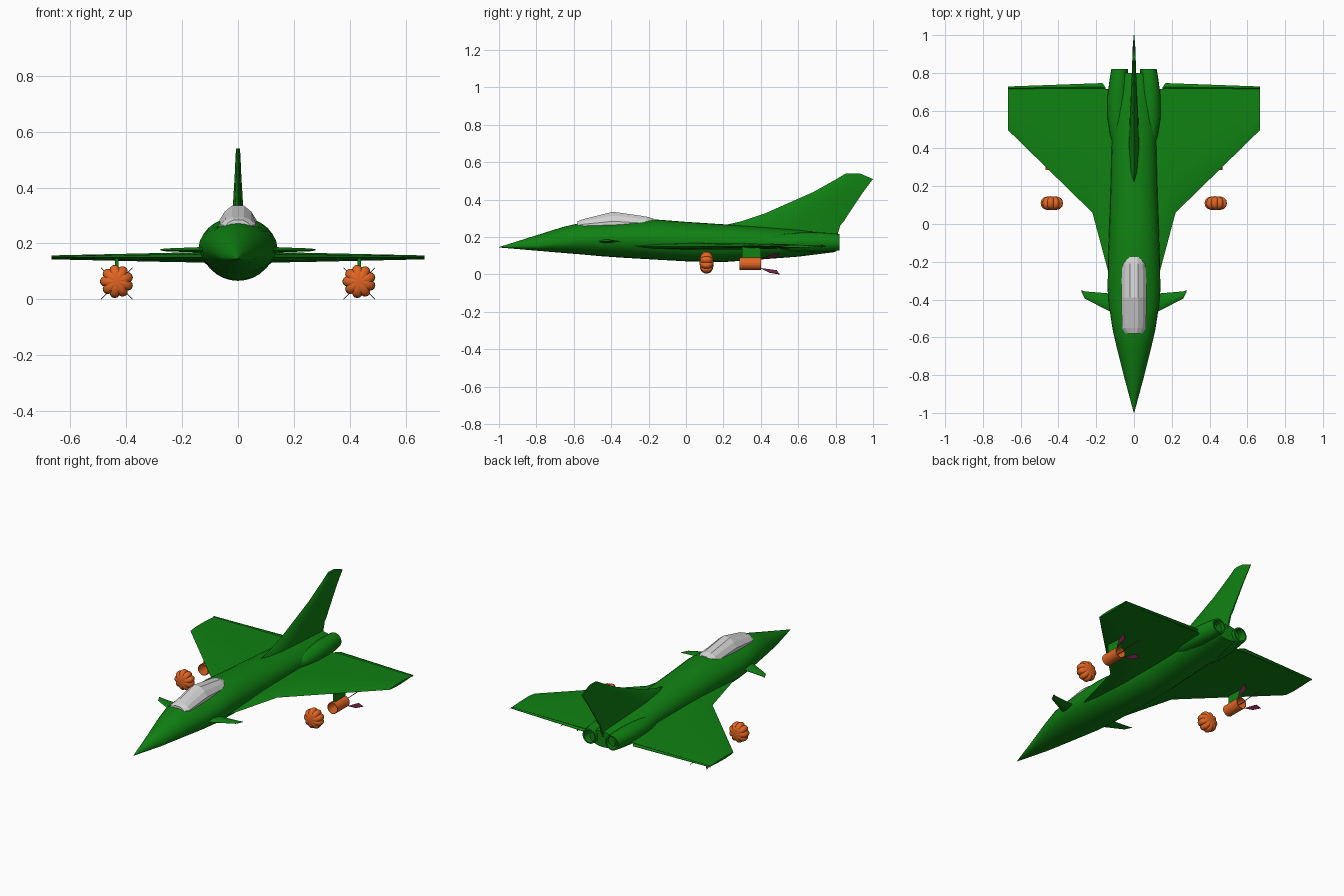
import bpy, bmesh, math
from mathutils import Vector

if "Cube" in bpy.data.objects:
    bpy.data.objects.remove(bpy.data.objects["Cube"])


def material(name, rgb):
    m = bpy.data.materials.new(name)
    m.diffuse_color = (*rgb, 1)
    m.use_nodes = True
    m.node_tree.nodes["Principled BSDF"].inputs["Base Color"].default_value = m.diffuse_color
    return m


GREEN = material("aircraft_green", (0.005, 0.22, 0.006))
GLASS = material("pale_glass", (0.66, 0.66, 0.66))
ORANGE = material("store_orange", (0.75, 0.13, 0.017))
MAROON = material("fin_maroon", (0.17, 0.018, 0.065))


def finish(name, bm, mat, smooth=None):
    bmesh.ops.recalc_face_normals(bm, faces=bm.faces)
    me = bpy.data.meshes.new(name)
    bm.to_mesh(me)
    bm.free()
    me.materials.append(mat)
    ob = bpy.data.objects.new(name, me)
    bpy.context.collection.objects.link(ob)
    if smooth:
        bpy.ops.object.select_all(action='DESELECT')
        ob.select_set(True)
        bpy.context.view_layer.objects.active = ob
        bpy.ops.object.shade_smooth_by_angle(angle=math.radians(smooth))
    return ob


def loft(name, rings, mat, smooth=None, caps=True):
    """Skin a list of closed point rings."""
    bm = bmesh.new()
    vs = [[bm.verts.new(p) for p in r] for r in rings]
    n = len(vs[0])
    for a, b in zip(vs, vs[1:]):
        for i in range(n):
            j = (i + 1) % n
            bm.faces.new((a[i], a[j], b[j], b[i]))
    if caps:
        bm.faces.new(vs[0])
        bm.faces.new(vs[-1])
    return finish(name, bm, mat, smooth)


def section(y, cx, w, zb, zc, zt, n=28):
    """Oval cross-section with separate upper and lower heights."""
    pts = []
    for i in range(n):
        a = 2 * math.pi * i / n
        s = math.sin(a)
        pts.append((cx + w * math.cos(a), y, zc + s * ((zt - zc) if s > 0 else (zc - zb))))
    return pts


def foil(y0, y1, t):
    """Thin lens outline as (chord position, thickness offset)."""
    half = [(0.12, 0.6), (0.35, 1), (0.65, 0.8), (1, 0.18)]
    c = y1 - y0
    return ([(y0, 0)] + [(y0 + f * c, t * h) for f, h in half]
            + [(y0 + f * c, -t * h) for f, h in reversed(half)])


def surface(name, stations, z, side):
    rings = [[(side * x, y, z + d) for y, d in foil(y0, y1, t)] for x, y0, y1, t in stations]
    return loft(name, rings, GREEN, 30)


# Fuselage: y, half width, bottom, waterline, top
body = [(-1, .001, .144, .145, .146), (-.8, .055, .127, .152, .209),
        (-.66, .09, .115, .172, .253), (-.56, .113, .107, .185, .276),
        (-.45, .13, .097, .188, .275), (-.35, .14, .09, .19, .277),
        (-.18, .137, .08, .187, .295), (0, .13, .07, .18, .281),
        (.2, .123, .066, .175, .268), (.4, .118, .08, .17, .255),
        (.6, .115, .095, .166, .238), (.8, .085, .12, .165, .215)]
loft("fuselage", [section(y, 0, w, b, c, t) for y, w, b, c, t in body], GREEN, 40)

# Faceted canopy: y, half width, top
canopy = []
for y, w, t in [(-.58, .045, .284), (-.55, .064, .295), (-.39, .066, .335),
                (-.21, .064, .309), (-.175, .048, .298)]:
    h = t - .25
    right = [(w, y, .25), (w, y, .25 + .4 * h), (.72 * w, y, .25 + .75 * h), (.33 * w, y, t)]
    canopy.append(right + [(-x, yy, z) for x, yy, z in reversed(right)])
loft("canopy", canopy, GLASS)

# Tail fin: z, leading edge, trailing edge, half thickness
fin = [(.18, .10, .80, .03), (.262, .20, .825, .026), (.285, .30, .845, .023),
       (.325, .42, .87, .019), (.44, .68, .947, .012), (.51, .805, 1.0, .009),
       (.54, .855, .93, .007)]
loft("tail_fin", [[(d, y, z) for y, d in foil(a, b, t)] for z, a, b, t in fin], GREEN, 35)

for side, tag in ((1, "right"), (-1, "left")):
    # Delta wing with leading edge extension, and the elevon behind it
    surface(tag + "_wing", [(.09, -.40, .70, .018), (.14, -.24, .715, .018),
                            (.22, .06, .72, .017), (.667, .497, .718, .007)], .15, side)
    surface(tag + "_elevon", [(.15, .715, .722, .006), (.167, .715, .746, .007),
                              (.667, .715, .728, .005)], .15, side)
    # Canard
    surface(tag + "_canard", [(.10, -.478, -.37, .011), (.26, -.395, -.357, .005),
                              (.278, -.36, -.35, .002)], .177, side)
    # Engine nacelle with hollow nozzle
    eng = [(.40, .08, .022, .02), (.47, .084, .042, .038), (.56, .087, .053, .05),
           (.68, .086, .054, .054), (.76, .081, .049, .05), (.82, .076, .044, .044),
           (.82, .076, .036, .036), (.74, .076, .033, .033)]
    loft(tag + "_engine", [section(y, side * cx, w, .172 - h, .172, .172 + h, 20)
                           for y, cx, w, h in eng], GREEN, 40)

    # Hanging store under the wing
    sx, sz = side * .434, .057
    bm = bmesh.new()
    bmesh.ops.create_cube(bm, size=1)
    for v in bm.verts:
        v.co = Vector((sx + v.co.x * .012, .35 + v.co.y * .10, .118 + v.co.z * .06))
    finish(tag + "_pylon", bm, GREEN)
    # open tail tube
    loft(tag + "_store_tube", [section(y, sx, r, sz - r, sz, sz + r, 20) for y, r in
                               ((.285, .031), (.285, .034), (.402, .034), (.402, .031), (.285, .031))],
         ORANGE, 40, caps=False)
    # ribbed round nose, nine lobes about the y axis
    rings = []
    for i in range(13):
        p = math.pi * (.015 + .97 * i / 12)
        yy = -math.copysign(abs(math.cos(p)) ** .8, math.cos(p)) * .037
        ring = []
        for k in range(54):
            a = 2 * math.pi * k / 54
            lobe = .84 + .16 * abs(math.sin(4.5 * a)) ** .7
            r = .060 * math.sin(p) ** .75 * lobe
            ring.append((sx + r * math.cos(a), .11 + yy * (.8 + .2 * lobe), .064 + r * math.sin(a)))
        rings.append(ring)
    loft(tag + "_store_nose", rings, ORANGE, 50)
    # four diagonal tail fins
    for k in range(4):
        a = math.pi / 4 + k * math.pi / 2
        out = Vector((math.cos(a), 0, math.sin(a)))
        thick = Vector((-out.z, 0, out.x)) * .0015
        prof = [(.034, .40), (.066, .445), (.080, .50), (.050, .485)]
        loft("%s_store_fin_%d" % (tag, k + 1),
             [[Vector((sx, y, sz)) + out * r + thick * s for r, y in prof] for s in (-1, 1)], MAROON)
